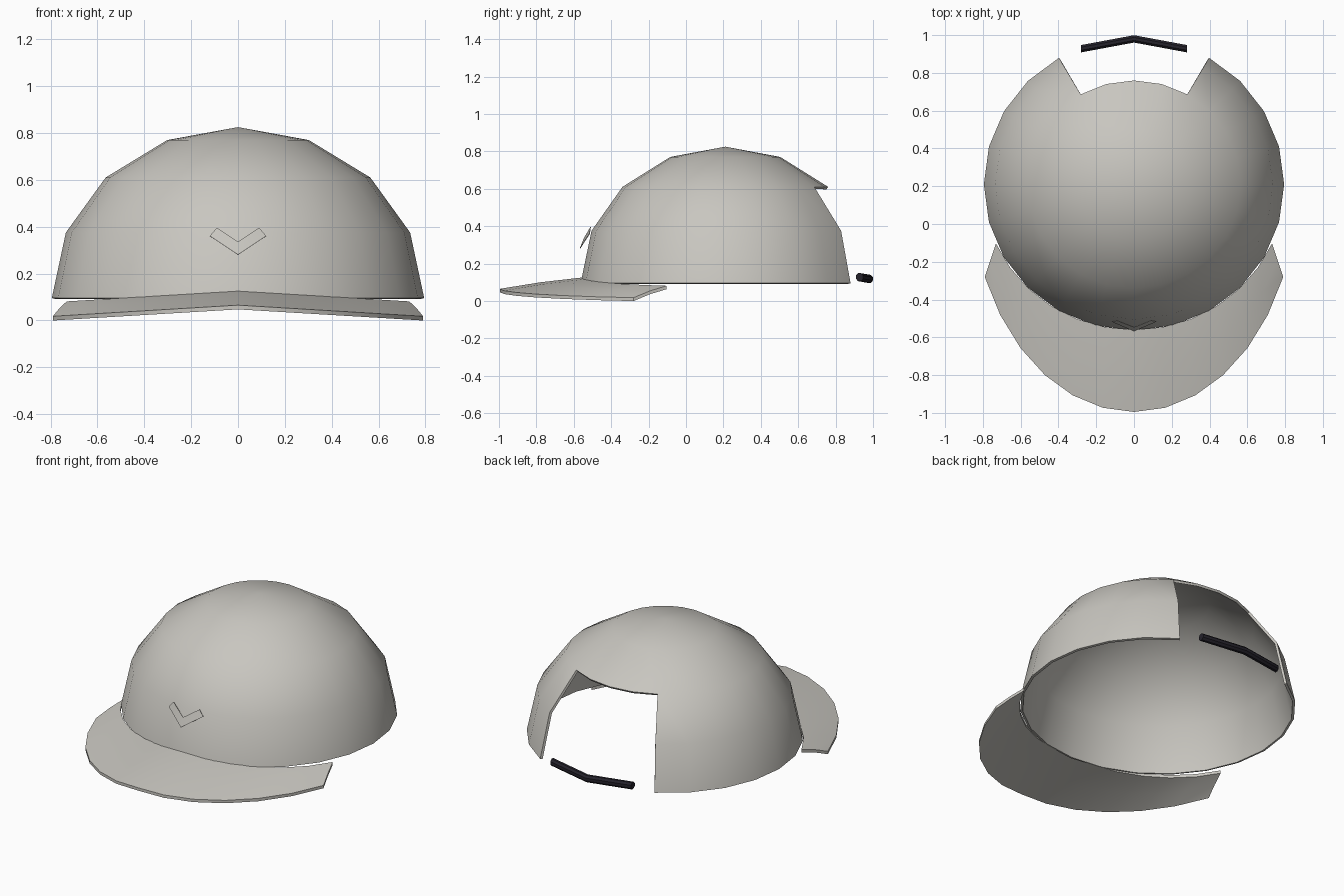
import bpy
import bmesh
from math import sin, cos, pi, radians

if "Cube" in bpy.data.objects:
    bpy.data.objects.remove(bpy.data.objects["Cube"], do_unlink=True)

CENTRE_Y = 0.21


def make_material(name, colour):
    mat = bpy.data.materials.new(name)
    mat.use_nodes = True
    mat.diffuse_color = colour
    mat.node_tree.nodes["Principled BSDF"].inputs["Base Color"].default_value = colour
    return mat


fabric = make_material("warm grey fabric", (0.58, 0.565, 0.525, 1))
dark = make_material("dark strap", (0.018, 0.016, 0.024, 1))


def finish(name, bm, mat, thickness=0.0, offset=-1):
    bmesh.ops.recalc_face_normals(bm, faces=bm.faces)
    mesh = bpy.data.meshes.new(name)
    bm.to_mesh(mesh)
    bm.free()
    mesh.materials.append(mat)
    obj = bpy.data.objects.new(name, mesh)
    bpy.context.collection.objects.link(obj)
    bpy.ops.object.select_all(action="DESELECT")
    obj.select_set(True)
    bpy.context.view_layer.objects.active = obj
    if thickness:
        mod = obj.modifiers.new("thickness", "SOLIDIFY")
        mod.thickness = thickness
        mod.offset = offset
        bpy.ops.object.modifier_apply(modifier=mod.name)
    bpy.ops.object.shade_smooth_by_angle(angle=radians(40))
    return obj


def bridge(bm, row_a, row_b, closed=False):
    n = len(row_a)
    for i in range(n if closed else n - 1):
        j = (i + 1) % n
        bm.faces.new((row_a[i], row_a[j], row_b[j], row_b[i]))


# Crown: low dome of rings with an opening at the back
SEGMENTS = 24
PROFILE = [(0.302, 0.77), (0.565, 0.61), (0.735, 0.375), (0.795, 0.095)]
bm = bmesh.new()
rings = []
for r, z in PROFILE:
    ring = []
    for i in range(SEGMENTS):
        a = 2 * pi * i / SEGMENTS
        ring.append(bm.verts.new((r * cos(a), CENTRE_Y + 0.973 * r * sin(a), z)))
    rings.append(ring)
top = bm.verts.new((0, CENTRE_Y, 0.825))
for i in range(SEGMENTS):
    bm.faces.new((top, rings[0][i], rings[0][(i + 1) % SEGMENTS]))
for upper, lower in zip(rings, rings[1:]):
    bridge(bm, upper, lower, closed=True)
opening = []
for face in bm.faces:
    c = face.calc_center_median()
    if c.z < 0.6 and c.y > CENTRE_Y and abs(c.x) < 0.55 * (c.y - CENTRE_Y):
        opening.append(face)
bmesh.ops.delete(bm, geom=opening, context="FACES")
finish("crown", bm, fabric, 0.015)

# Brim: curved band between two ellipses, drooping to the sides
bm = bmesh.new()
rows = []
for t in (0, 0.5, 1):
    rx, ry = 0.80 + 0.065 * t, 0.77 + 0.435 * t
    row = []
    for i in range(-6, 7):
        a = radians(11 * i)
        x = rx * sin(a)
        z = 0.125 - 0.06 * t + 0.02 * t * (1 - t) - 0.06 * abs(x)
        row.append(bm.verts.new((x, CENTRE_Y - ry * cos(a), z)))
    rows.append(row)
for inner, outer in zip(rows, rows[1:]):
    bridge(bm, inner, outer)
lower = bmesh.ops.extrude_face_region(bm, geom=bm.faces[:])["geom"]
bmesh.ops.translate(bm, vec=(0, 0, -0.018),
                    verts=[v for v in lower if isinstance(v, bmesh.types.BMVert)])
finish("brim", bm, fabric)

# Front chevron plate, standing just ahead of the crown
bm = bmesh.new()
outer = [(-0.12, -0.515, 0.36), (0, -0.567, 0.28), (0.12, -0.515, 0.36)]
inner = [(-0.09, -0.51, 0.395), (0, -0.545, 0.335), (0.09, -0.51, 0.395)]
bridge(bm, [bm.verts.new(p) for p in outer], [bm.verts.new(p) for p in inner])
finish("front_chevron", bm, fabric, 0.003, 0)

# Back strap: bent eight-sided bar
bm = bmesh.new()
rings = []
for x, y, z in ((-0.28, 0.928, 0.127), (0, 0.98, 0.118), (0.28, 0.928, 0.127)):
    ring = []
    for i in range(8):
        a = 2 * pi * (i + 0.5) / 8
        ring.append(bm.verts.new((x, y + 0.021 * cos(a), z + 0.023 * sin(a))))
    rings.append(ring)
for a, b in zip(rings, rings[1:]):
    bridge(bm, a, b, closed=True)
bm.faces.new(rings[0])
bm.faces.new(rings[-1])
finish("back_strap", bm, dark)
